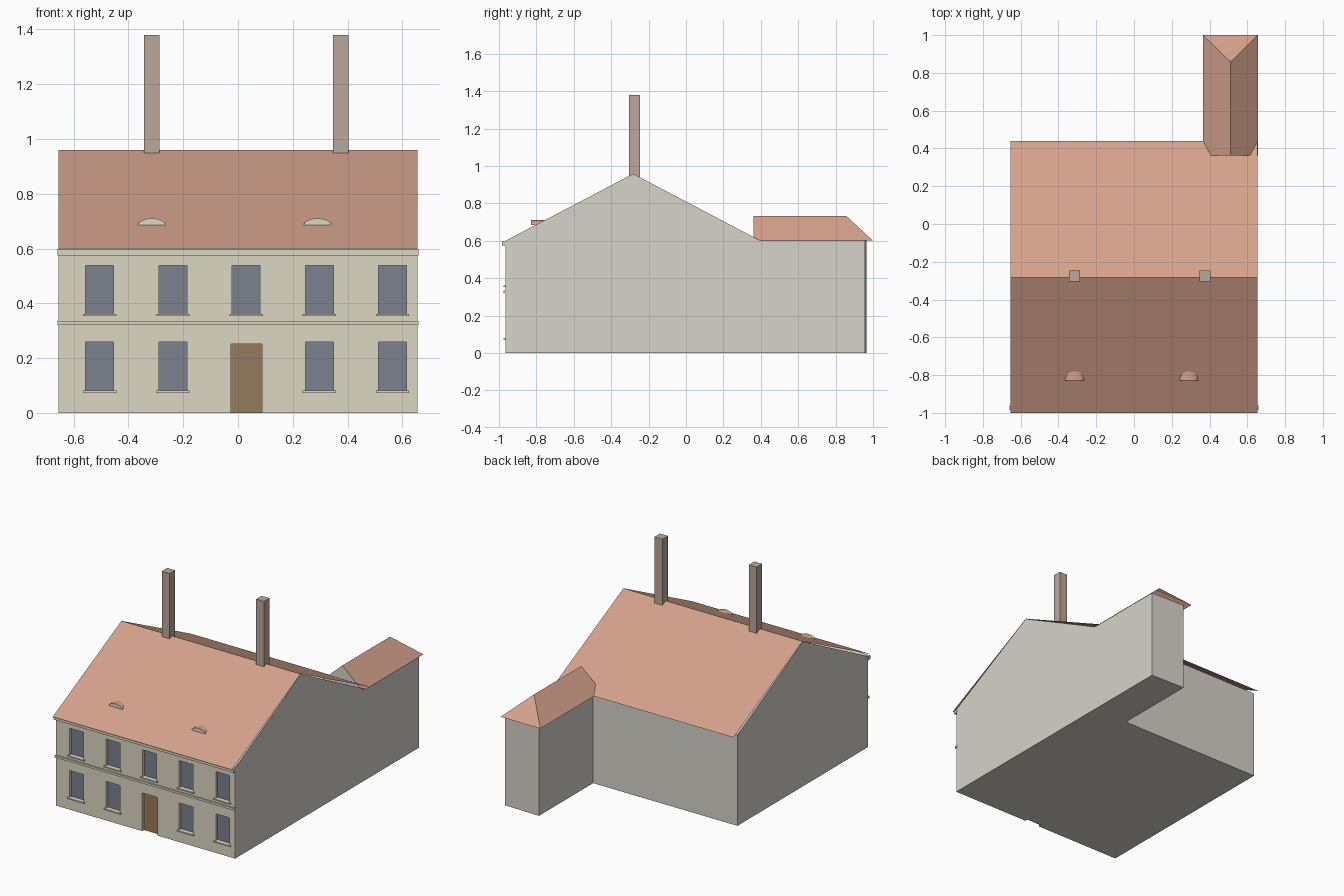
import bpy, math

if "Cube" in bpy.data.objects:
    bpy.data.objects.remove(bpy.data.objects["Cube"])

def mat(name, r, g, b):
    m = bpy.data.materials.new(name)
    m.diffuse_color = (r, g, b, 1)
    m.use_nodes = True
    m.node_tree.nodes["Principled BSDF"].inputs["Base Color"].default_value = m.diffuse_color
    return m

FRONT = mat("front_plaster", 0.72, 0.68, 0.55)
WALL = mat("side_plaster", 0.68, 0.65, 0.60)
ROOF = mat("roof_tile", 0.66, 0.36, 0.26)
GLASS = mat("window_glass", 0.20, 0.22, 0.27)
WOOD = mat("door_wood", 0.30, 0.20, 0.11)
BRICK = mat("chimney_brick", 0.50, 0.39, 0.33)

def mesh(name, verts, faces, *mats):
    me = bpy.data.meshes.new(name)
    me.from_pydata(verts, [], faces)
    ob = bpy.data.objects.new(name, me)
    bpy.context.collection.objects.link(ob)
    for m in mats:
        me.materials.append(m)
    return ob

def prism(name, base, offset, *mats):
    """Extrude a polygon by an offset; faces 0 and 1 are the caps."""
    n = len(base)
    top = [tuple(p[i] + offset[i] for i in range(3)) for p in base]
    faces = [list(range(n))[::-1], list(range(n, 2 * n))]
    faces += [[i, (i + 1) % n, n + (i + 1) % n, n + i] for i in range(n)]
    return mesh(name, list(base) + top, faces, *mats)

def box(name, x0, x1, y0, y1, z0, z1, m):
    base = [(x0, y0, z0), (x1, y0, z0), (x1, y1, z0), (x0, y1, z0)]
    return prism(name, base, (0, 0, z1 - z0), m)

HX, WALL_Y, INNER_Y, EAVE = 0.655, -0.965, -0.943, 0.60
RIDGE_Y, RIDGE_Z = -0.282, 0.96

# L-shaped body: main block plus rear wing
plan = [(-HX, INNER_Y), (HX, INNER_Y), (HX, 0.957), (0.40, 0.965), (0.40, 0.398), (-HX, 0.398)]
prism("body_walls", [(x, y, 0) for x, y in plan], (0, 0, EAVE), WALL)

# Front wall with window and door openings
front = box("front_wall", -HX, HX, WALL_Y, INNER_Y, 0, EAVE, FRONT)
columns = [-0.505, -0.238, 0.030, 0.297, 0.564]
windows = [(x, z) for z in (0.08, 0.36) for x in columns if not (x == columns[2] and z < 0.2)]
openings = [(x - 0.051, x + 0.051, z, z + 0.178) for x, z in windows]
openings.append((-0.026, 0.087, -0.05, 0.252))
cutters = [box("cutter", a, b, -1.1, -0.9, c, d, FRONT) for a, b, c, d in openings]
bpy.ops.object.select_all(action='DESELECT')
for c in cutters:
    c.select_set(True)
bpy.context.view_layer.objects.active = cutters[0]
bpy.ops.object.join()
cutter = bpy.context.view_layer.objects.active
cutter.name = "opening_cutter"
mod = front.modifiers.new("openings", 'BOOLEAN')
mod.operation, mod.solver, mod.object = 'DIFFERENCE', 'EXACT', cutter
bpy.context.view_layer.objects.active = front
bpy.ops.object.modifier_apply(modifier=mod.name)
bpy.data.objects.remove(cutter)

# Window panes, sills and door set into the openings
for x, z in windows:
    box("window_pane", x - 0.051, x + 0.051, INNER_Y - 0.003, INNER_Y + 0.01, z, z + 0.178, GLASS)
    box("window_sill", x - 0.061, x + 0.061, WALL_Y - 0.012, INNER_Y, z - 0.007, z + 0.001, FRONT)
box("door", -0.026, 0.087, INNER_Y - 0.003, INNER_Y + 0.01, 0, 0.252, WOOD)

# String course and cornice
box("string_course", -0.658, 0.658, WALL_Y - 0.01, WALL_Y + 0.005, 0.321, 0.335, FRONT)
box("cornice", -0.658, 0.658, WALL_Y - 0.02, WALL_Y + 0.005, 0.575, 0.599, FRONT)

# Gable triangles
for side in (-1, 1):
    x = side * HX
    mesh("gable", [(x, WALL_Y, EAVE), (x, 0.398, EAVE), (x, RIDGE_Y, RIDGE_Z - 0.002)], [(0, 1, 2)], WALL)

# Main roof slopes
profile = [(-1.0, EAVE), (RIDGE_Y, RIDGE_Z), (0.44, EAVE)]
mesh("main_roof", [(x, y, z) for x in (-HX, HX) for y, z in profile],
     [(0, 3, 4, 1), (1, 4, 5, 2)], ROOF)

# Wing roof: hipped at the back, gabled where it meets the main roof
L, R, C, Y0, ZR = 0.365, 0.656, 0.511, 0.362, 0.732
mesh("wing_roof", [(L, Y0, EAVE), (R, Y0, EAVE), (C, Y0, ZR), (L, 1, EAVE), (R, 1, EAVE), (C, 0.858, ZR)],
     [(0, 2, 5, 3), (1, 4, 5, 2), (3, 5, 4)], ROOF)
mesh("wing_gable", [(L, Y0, EAVE), (R, Y0, EAVE), (C, Y0, ZR)], [(0, 1, 2)], WALL)

# Eyebrow dormers
for cx in (-0.315, 0.29):
    arc = []
    for i in range(13):
        a = math.pi * i / 12
        arc.append((cx + 0.051 * math.cos(a), -0.828, 0.684 + 0.026 * math.sin(a)))
    d = prism("eyebrow_dormer", arc[::-1], (0, 0.075, 0), ROOF, FRONT)
    for p in d.data.polygons:
        if abs(p.normal.y) > 0.9:
            p.material_index = 1

# Chimneys
for cx in (-0.315, 0.375):
    box("chimney", cx - 0.029, cx + 0.029, -0.305, -0.247, 0.92, 1.38, BRICK)

# Consistent outward normals on closed parts
import bmesh
for ob in bpy.data.objects:
    bm = bmesh.new()
    bm.from_mesh(ob.data)
    bmesh.ops.recalc_face_normals(bm, faces=bm.faces)
    if ob.name.startswith(("main_roof", "wing_roof")) and sum(f.normal.z for f in bm.faces) < 0:
        bmesh.ops.reverse_faces(bm, faces=bm.faces)
    bm.to_mesh(ob.data)
    bm.free()
